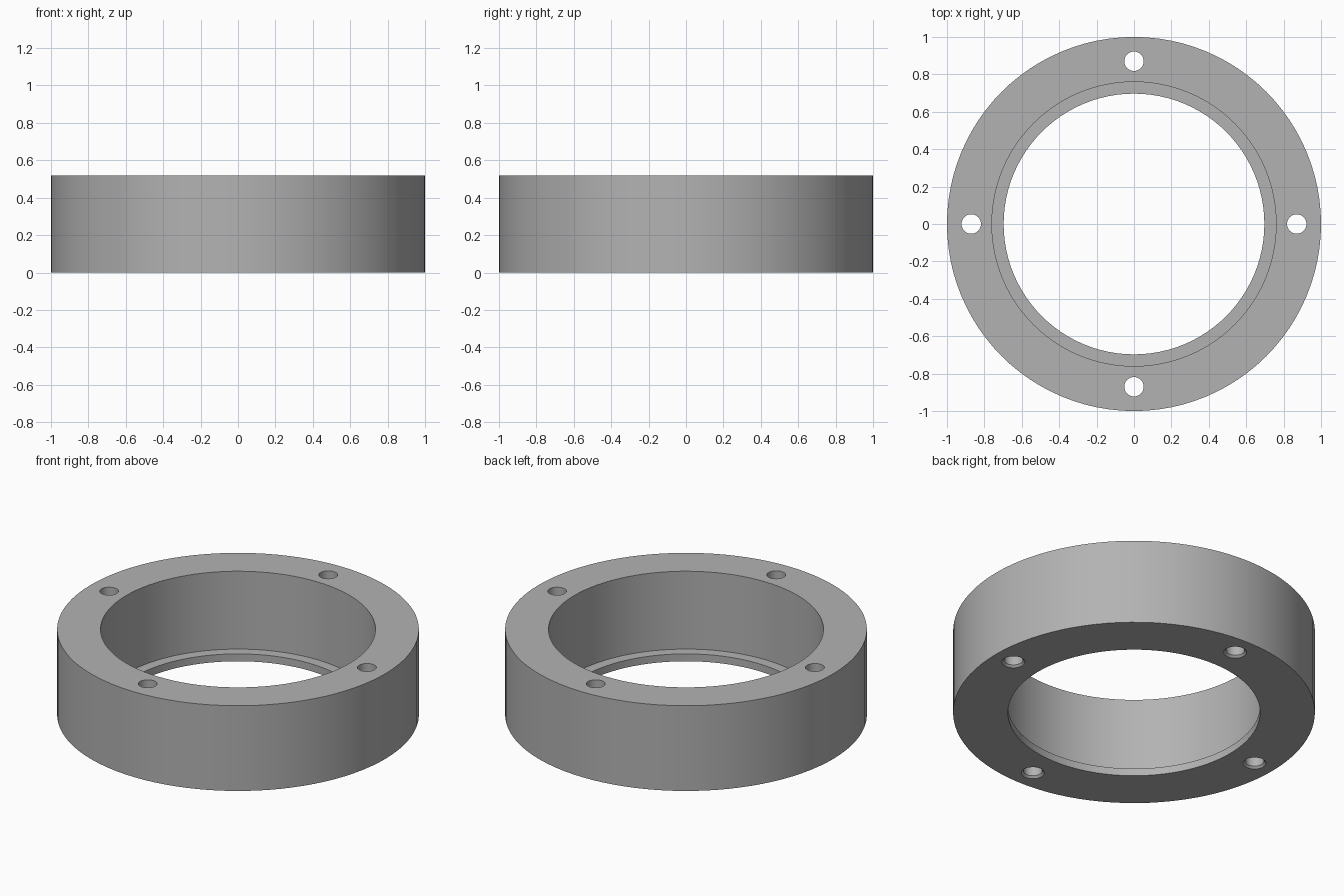
import bpy
import bmesh
from math import cos, sin, pi, radians

cube = bpy.data.objects.get("Cube")
if cube:
    bpy.data.objects.remove(cube, do_unlink=True)

HEIGHT = 0.52
LIP_HEIGHT = 0.045
HOLE_CIRCLE = 0.87

grey = bpy.data.materials.new("plain grey")
grey.use_nodes = True
colour = (0.45, 0.45, 0.45, 1)
grey.diffuse_color = colour
grey.node_tree.nodes["Principled BSDF"].inputs["Base Color"].default_value = colour


def lathe(name, profile, segments, centre=(0, 0), closed=True):
    """Revolve (radius, z) points; an open profile gets its ends capped."""
    bm = bmesh.new()
    rings = []
    for radius, z in profile:
        rings.append([bm.verts.new((centre[0] + radius * cos(2 * pi * i / segments),
                                    centre[1] + radius * sin(2 * pi * i / segments), z))
                      for i in range(segments)])
    pairs = list(zip(rings, rings[1:]))
    if closed:
        pairs.append((rings[-1], rings[0]))
    else:
        bm.faces.new(rings[0])
        bm.faces.new(rings[-1])
    for a, b in pairs:
        for i in range(segments):
            j = (i + 1) % segments
            bm.faces.new((a[i], a[j], b[j], b[i]))
    bmesh.ops.recalc_face_normals(bm, faces=bm.faces)
    mesh = bpy.data.meshes.new(name)
    bm.to_mesh(mesh)
    bm.free()
    mesh.materials.append(grey)
    obj = bpy.data.objects.new(name, mesh)
    bpy.context.collection.objects.link(obj)
    return obj


# Ring body with an inner lip at the bottom of the bore
ring = lathe("flange_ring", [(1, 0), (1, HEIGHT), (0.76, HEIGHT), (0.76, LIP_HEIGHT),
                             (0.697, LIP_HEIGHT), (0.697, 0)], 96)

# Four through holes, flared at the underside
hole_profile = [(0.074, -0.01), (0.052, 0.012), (0.052, HEIGHT + 0.1)]
for k in range(4):
    spot = (HOLE_CIRCLE * cos(k * pi / 2), HOLE_CIRCLE * sin(k * pi / 2))
    cutter = lathe("hole_cutter", hole_profile, 32, spot, closed=False)
    cut = ring.modifiers.new("bolt hole", 'BOOLEAN')
    cut.operation = 'DIFFERENCE'
    cut.solver = 'EXACT'
    cut.object = cutter

# Bake the holes, then drop the cutters
bpy.context.view_layer.update()
evaluated = ring.evaluated_get(bpy.context.evaluated_depsgraph_get())
cut_mesh = bpy.data.meshes.new_from_object(evaluated)
ring.modifiers.clear()
ring.data = cut_mesh
for obj in [o for o in bpy.data.objects if o.name.startswith("hole_cutter")]:
    bpy.data.objects.remove(obj, do_unlink=True)

# Smooth curved walls, crisp edges
bpy.ops.object.select_all(action='DESELECT')
ring.select_set(True)
bpy.context.view_layer.objects.active = ring
bpy.ops.object.shade_smooth_by_angle(angle=radians(30))
